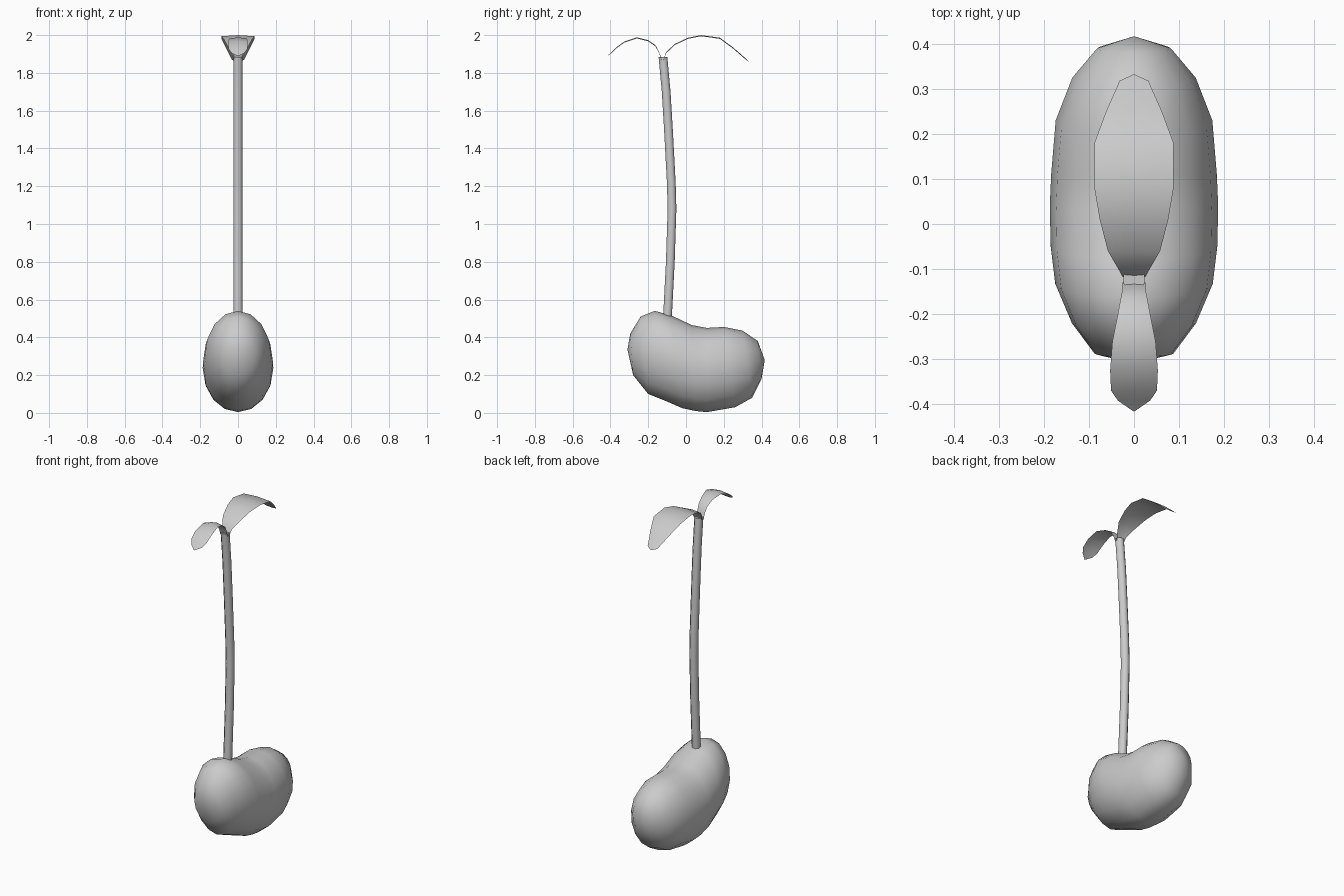
import bpy, math
from mathutils import Vector

if "Cube" in bpy.data.objects:
    bpy.data.objects.remove(bpy.data.objects["Cube"])


def make_object(name, verts, faces):
    mesh = bpy.data.meshes.new(name)
    mesh.from_pydata([tuple(v) for v in verts], [], faces)
    mesh.update()
    for p in mesh.polygons:
        p.use_smooth = True
    ob = bpy.data.objects.new(name, mesh)
    bpy.context.collection.objects.link(ob)
    return ob


def bridge(rings, n, closed=True):
    faces = []
    for r in range(rings - 1):
        for i in range(n if closed else n - 1):
            j = (i + 1) % n
            faces.append((r * n + i, r * n + j, (r + 1) * n + j, (r + 1) * n + i))
    return faces


# Bean: elliptical rings between (top y, z), (bottom y, z), with half width
sections = [
    ((-0.295, 0.42), (-0.28, 0.20), 0.088),
    ((-0.24, 0.51), (-0.20, 0.10), 0.138),
    ((-0.165, 0.54), (-0.10, 0.06), 0.175),
    ((-0.08, 0.517), (-0.02, 0.025), 0.185),
    ((0.03, 0.465), (0.05, 0.01), 0.187),
    ((0.11, 0.45), (0.11, 0.004), 0.184),
    ((0.20, 0.455), (0.26, 0.03), 0.174),
    ((0.30, 0.435), (0.35, 0.08), 0.137),
    ((0.38, 0.38), (0.40, 0.18), 0.082),
]
N = 16
verts = []
for top, bottom, w in sections:
    t, b = Vector((0, *top)), Vector((0, *bottom))
    for i in range(N):
        a = math.tau * i / N
        verts.append((t + b) / 2 + (t - b) / 2 * math.cos(a) + Vector((w * math.sin(a), 0, 0)))
faces = bridge(len(sections), N)
p0, p1 = len(verts), len(verts) + 1
verts += [Vector((0, -0.31, 0.335)), Vector((0, 0.417, 0.28))]
last = (len(sections) - 1) * N
for i in range(N):
    j = (i + 1) % N
    faces += [(p0, j, i), (p1, last + i, last + j)]
bean = make_object("bean", verts, faces)

# Stem: gently bowed eight-sided tube
path = [(-0.099, 0.49), (-0.083, 0.80), (-0.074, 1.08), (-0.078, 1.22),
        (-0.093, 1.50), (-0.105, 1.70), (-0.122, 1.885)]
verts = []
for y, z in path:
    for i in range(8):
        a = math.tau * (i + 0.5) / 8
        verts.append((0.025 * math.cos(a), y + 0.025 * math.sin(a), z))
faces = bridge(len(path), 8)
faces += [tuple(range(7, -1, -1)), tuple(range(len(verts) - 8, len(verts)))]
stem = make_object("stem", verts, faces)
bpy.context.view_layer.objects.active = stem
stem.select_set(True)
bpy.ops.object.shade_smooth_by_angle(angle=math.radians(50))


# Leaves: thin arched strips with rows of (y, z, half width)
def leaf(name, rows, flip):
    verts = []
    for y, z, w in rows:
        verts += [(-w, y, z - 0.006), (0, y, z), (w, y, z - 0.006)]
    faces = bridge(len(rows), 3, closed=False)
    tip = len(verts) - 3
    verts = verts[:tip] + [verts[tip + 1]]
    faces = faces[:-2] + [(tip - 3, tip - 2, tip), (tip - 2, tip - 1, tip)]
    if flip:
        faces = [f[::-1] for f in faces]
    return make_object(name, verts, faces)


leaf("large_leaf", [
    (-0.118, 1.875, 0.025), (-0.105, 1.91, 0.032), (-0.06, 1.953, 0.058),
    (0.01, 1.986, 0.076), (0.08, 2.0, 0.088), (0.18, 1.986, 0.088),
    (0.25, 1.934, 0.062), (0.318, 1.875, 0.032), (0.333, 1.858, 0)], False)
leaf("small_leaf", [
    (-0.13, 1.875, 0.025), (-0.142, 1.91, 0.025), (-0.162, 1.947, 0.029),
    (-0.20, 1.973, 0.036), (-0.26, 1.988, 0.048), (-0.325, 1.967, 0.053),
    (-0.37, 1.935, 0.051), (-0.392, 1.912, 0.036), (-0.417, 1.889, 0)], True)
